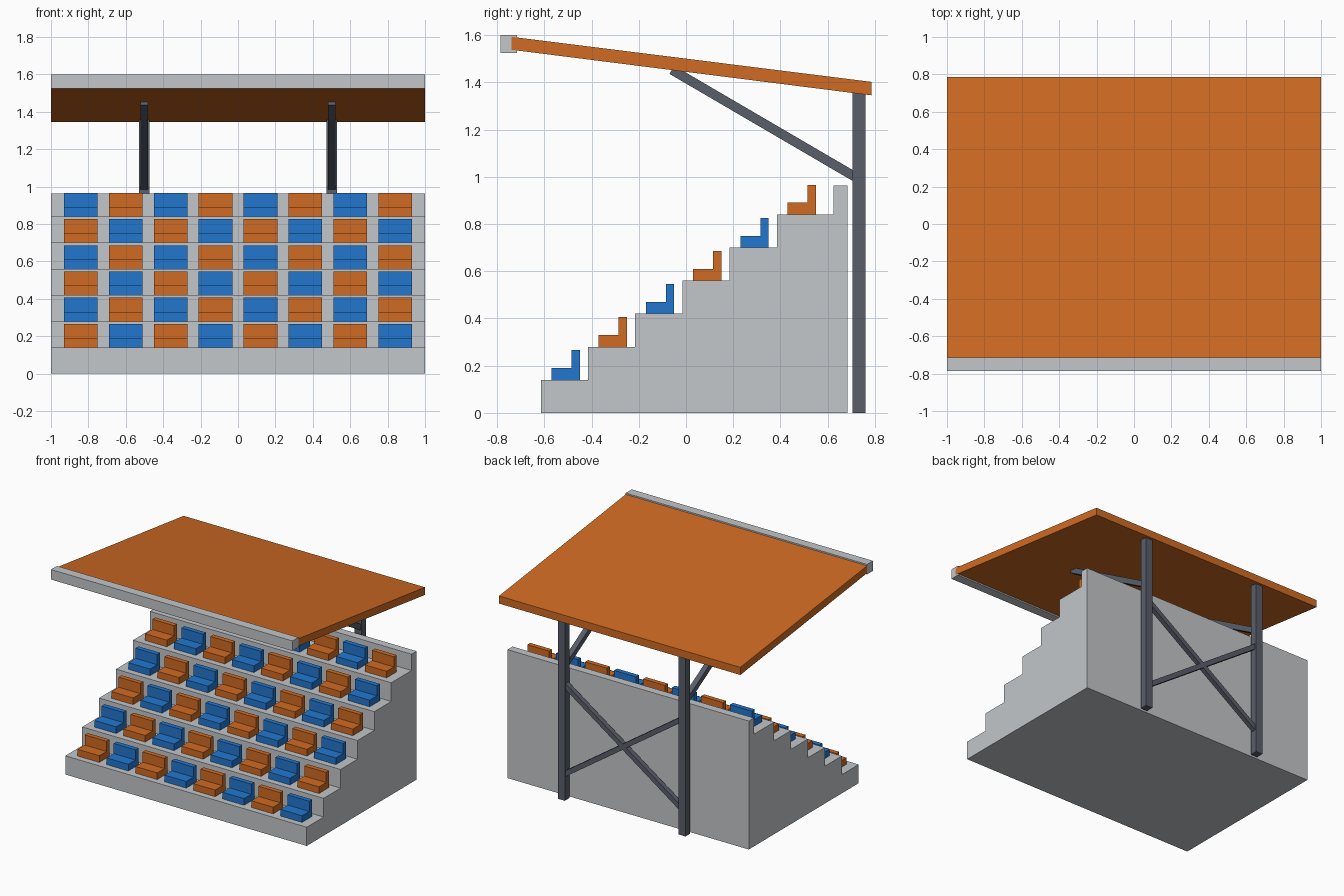
import bpy, bmesh, math
from mathutils import Vector

if "Cube" in bpy.data.objects:
    bpy.data.objects.remove(bpy.data.objects["Cube"])


def srgb(r, g, b):
    return tuple(((c / 255 + 0.055) / 1.055) ** 2.4 for c in (r, g, b)) + (1.0,)


def material(name, r, g, b):
    m = bpy.data.materials.new(name)
    m.diffuse_color = srgb(r, g, b)
    m.use_nodes = True
    m.node_tree.nodes["Principled BSDF"].inputs["Base Color"].default_value = m.diffuse_color
    return m


CONCRETE = material("concrete grey", 195, 199, 202)
ORANGE = material("orange", 209, 107, 35)
BLUE = material("blue", 34, 119, 207)
STEEL = material("dark steel", 89, 94, 106)


def extrude_profile(name, profile, x0, x1, mat):
    """Solid made from a (y, z) outline swept along x."""
    bm = bmesh.new()
    face = bm.faces.new([bm.verts.new((x0, y, z)) for y, z in profile])
    new = bmesh.ops.extrude_face_region(bm, geom=[face])["geom"]
    bmesh.ops.translate(bm, vec=(x1 - x0, 0, 0),
                        verts=[v for v in new if isinstance(v, bmesh.types.BMVert)])
    bmesh.ops.recalc_face_normals(bm, faces=bm.faces)
    mesh = bpy.data.meshes.new(name)
    bm.to_mesh(mesh)
    bm.free()
    mesh.materials.append(mat)
    obj = bpy.data.objects.new(name, mesh)
    bpy.context.collection.objects.link(obj)
    return obj


def beam(name, a, b, size, mat):
    """Square bar between two points."""
    a, b = Vector(a), Vector(b)
    bpy.ops.mesh.primitive_cube_add(size=1, location=(a + b) / 2)
    obj = bpy.context.object
    obj.name = name
    obj.scale = (size, size, (b - a).length)
    d = (b - a).normalized()
    if abs(d.x) > 0.01:
        obj.rotation_euler = (0, math.atan2(d.x, d.z), 0)
    else:
        obj.rotation_euler = (math.atan2(-d.y, d.z), 0, 0)
    obj.data.materials.append(mat)
    return obj


ROWS, COLS = 6, 8
RISE, RUN, FRONT, BACK = 0.14, 0.2, -0.615, 0.685

# Stepped terrace with a rear parapet
outline = [(FRONT, 0)]
for i in range(ROWS):
    y = FRONT + i * RUN
    outline += [(y, (i + 1) * RISE)] if i == 0 else [(y, i * RISE), (y, (i + 1) * RISE)]
outline += [(0.625, ROWS * RISE), (0.625, 0.962), (BACK, 0.962), (BACK, 0)]
extrude_profile("terrace", outline, -1, 1, CONCRETE)

# Seats in a checkerboard of two colours
for r in range(ROWS):
    for c in range(COLS):
        y, z, x = -0.57 + r * RUN, (r + 1) * RISE, -0.84 + 0.24 * c
        shape = [(y, z), (y + 0.12, z), (y + 0.12, z + 0.126), (y + 0.085, z + 0.126),
                 (y + 0.085, z + 0.05), (y, z + 0.05)]
        extrude_profile(f"seat_{r}_{c}", shape, x - 0.09, x + 0.09,
                        BLUE if (r + c) % 2 else ORANGE)

# Sloping roof and front fascia
extrude_profile("roof", [(-0.74, 1.538), (0.785, 1.345), (0.785, 1.402), (-0.74, 1.593)],
                -1, 1, ORANGE)
extrude_profile("fascia", [(-0.785, 1.525), (-0.715, 1.525), (-0.715, 1.6), (-0.785, 1.6)],
                -1, 1, CONCRETE)

# Rear columns with roof struts
COL_Y = 0.7325
for side, x in (("left", -0.5), ("right", 0.5)):
    beam(f"column_{side}", (x, COL_Y, 0), (x, COL_Y, 1.375), 0.056, STEEL)
    beam(f"roof_strut_{side}", (x, COL_Y, 0.99), (x, -0.06, 1.453), 0.04, STEEL)

# Cross bracing between the columns
for side, s in (("a", 1), ("b", -1)):
    beam(f"cross_brace_{side}", (-0.5 * s, COL_Y, 0.18), (0.5 * s, COL_Y, 0.87), 0.036, STEEL)
